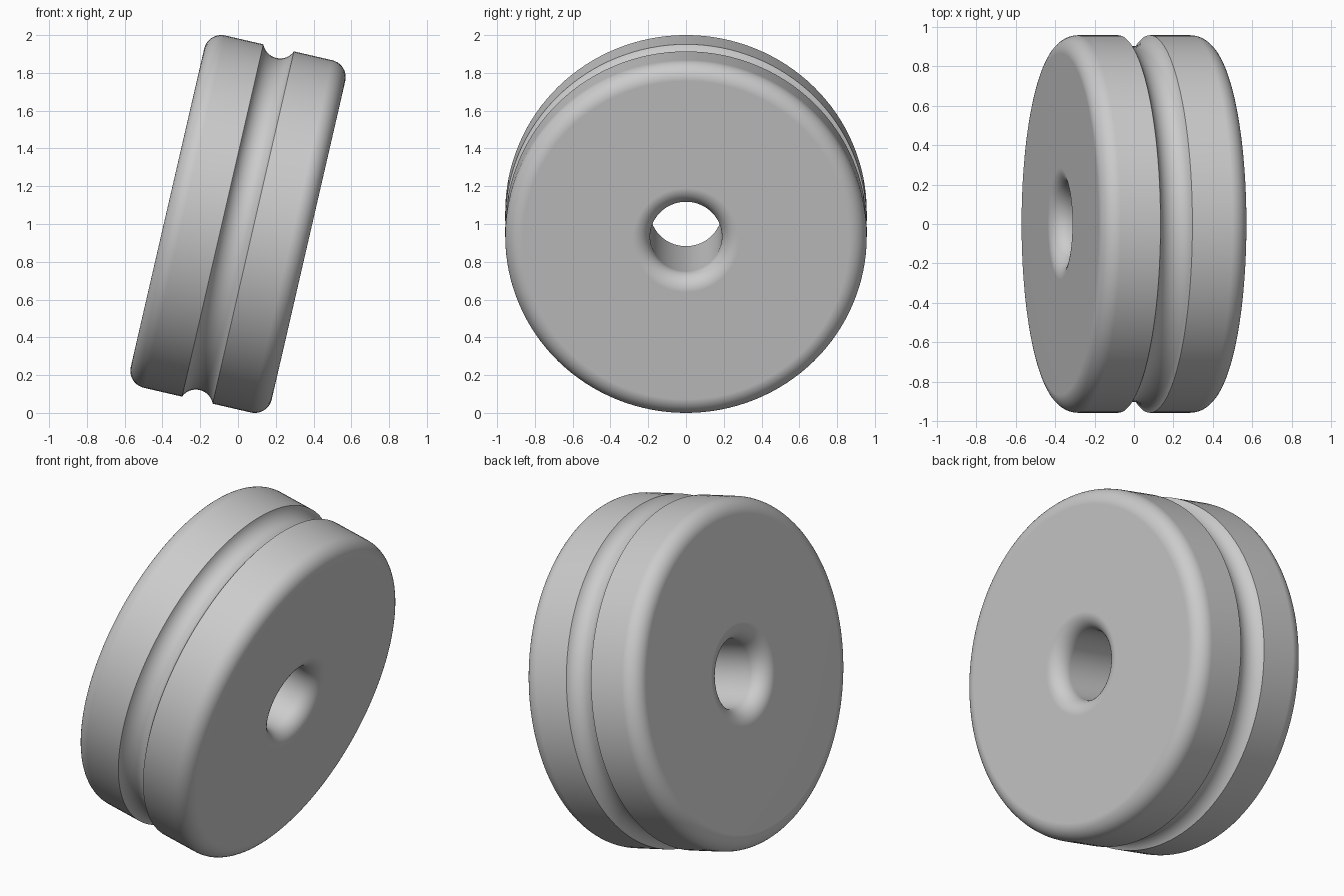
import bpy, bmesh
from math import sin, cos, asin, radians
from mathutils import Matrix, Vector

cube = bpy.data.objects.get("Cube")
if cube:
    bpy.data.objects.remove(cube, do_unlink=True)

RADIUS, HALF_WIDTH, HOLE, FILLET = 0.957, 0.383, 0.19, 0.092
GROOVE_HALF, GROOVE_DEPTH = 0.083, 0.055
TILT = radians(13)


def arc(cx, cr, radius, start, end, steps):
    """Points (axial, radial) along an arc, angles in degrees."""
    angles = [radians(start + (end - start) * i / steps) for i in range(steps + 1)]
    return [(cx + radius * cos(a), cr + radius * sin(a)) for a in angles]


# Half cross-section: bore fillet, outer rim fillet, then half of the round groove
inset = HALF_WIDTH - FILLET
groove_r = (GROOVE_HALF ** 2 + GROOVE_DEPTH ** 2) / (2 * GROOVE_DEPTH)
groove_c = RADIUS - GROOVE_DEPTH + groove_r
lip = asin(GROOVE_HALF / groove_r) * 180 / 3.14159265
half = arc(inset, HOLE + FILLET, FILLET, -90, 0, 10)
half += arc(inset, RADIUS - FILLET, FILLET, 0, 90, 10)
half += arc(0, groove_c, groove_r, -90 + lip, -90, 10)

# Mirror the half section into a closed profile
profile = half + [(-x, r) for x, r in reversed(half[:-1])]

# Revolve the profile around the wheel axle
bm = bmesh.new()
verts = [bm.verts.new((x, 0, r)) for x, r in profile]
edges = [bm.edges.new((v, verts[i - 1])) for i, v in enumerate(verts)]
bmesh.ops.spin(bm, geom=verts + edges, cent=(0, 0, 0), axis=(1, 0, 0),
               angle=radians(360), steps=128, use_merge=False)
bmesh.ops.remove_doubles(bm, verts=bm.verts, dist=0.0001)
bmesh.ops.recalc_face_normals(bm, faces=bm.faces)

# Lean the wheel and stand it on the ground
bm.transform(Matrix.Rotation(TILT, 4, "Y"))
low = min(v.co.z for v in bm.verts)
bmesh.ops.translate(bm, verts=bm.verts, vec=Vector((0, 0, -low)))
mesh = bpy.data.meshes.new("grooved_wheel")
bm.to_mesh(mesh)
bm.free()

wheel = bpy.data.objects.new("grooved_wheel", mesh)
bpy.context.collection.objects.link(wheel)

# Plain grey material
grey = bpy.data.materials.new("plain_grey")
grey.use_nodes = True
color = (0.6, 0.6, 0.6, 1)
grey.diffuse_color = color
grey.node_tree.nodes["Principled BSDF"].inputs["Base Color"].default_value = color
mesh.materials.append(grey)

# Smooth shading with crisp groove lips and flat side faces
bpy.ops.object.select_all(action="DESELECT")
wheel.select_set(True)
bpy.context.view_layer.objects.active = wheel
bpy.ops.object.shade_smooth_by_angle(angle=radians(30))
weighted = wheel.modifiers.new("even_normals", "WEIGHTED_NORMAL")
weighted.keep_sharp = True
